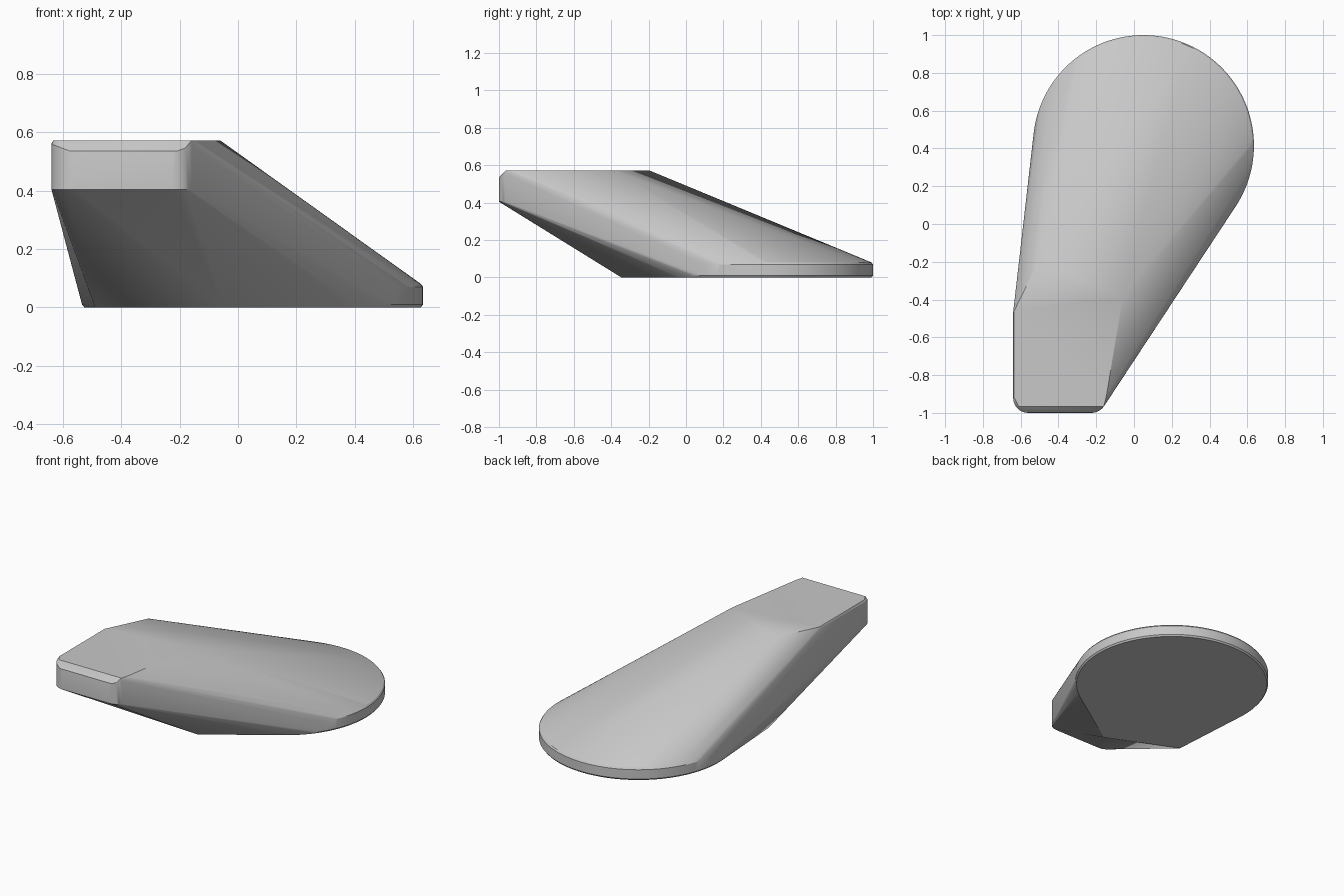
import bpy, bmesh, math

cube = bpy.data.objects.get("Cube")
if cube:
    bpy.data.objects.remove(cube, do_unlink=True)

# One flat grey for the whole body
grey = bpy.data.materials.new("plain grey")
grey.use_nodes = True
colour = (0.58, 0.58, 0.58, 1)
grey.diffuse_color = colour
grey.node_tree.nodes["Principled BSDF"].inputs["Base Color"].default_value = colour


def arc(cx, cy, radius, start, end, steps):
    """Points on a circular arc, angles in degrees."""
    for i in range(steps + 1):
        angle = math.radians(start + (end - start) * i / steps)
        yield cx + radius * math.cos(angle), cy + radius * math.sin(angle), angle


points = []

# Round foot with softened rims
for radius, z in ((0.577, 0), (0.585, 0.01), (0.585, 0.07), (0.578, 0.08)):
    points += [(x, y, z) for x, y, _ in arc(0.05, 0.415, radius, 0, 357.5, 143)]

# Rounded front corners of the raised end, sloped along the front rim
for cx, start, end in ((-0.56, 180, 270), (-0.225, 270, 360)):
    for x, y, angle in arc(cx, -0.92, 0.08, start, end, 8):
        points.append((x, y, 0.405))
        points.append((x, y, 0.53 + 0.03 * abs(math.cos(angle))))

# Flat top
for x, y in ((-0.61, -0.965), (-0.16, -0.965), (-0.634, -0.92), (-0.146, -0.91),
             (-0.634, -0.46), (-0.505, -0.195), (-0.06, -0.39)):
    points.append((x, y, 0.572))
points.append((-0.64, -0.47, 0.562))

# Front corners of the base
points += [(-0.49, -0.15, 0), (-0.05, -0.345, 0)]

# Stretch one skin around the foot and the raised end
bm = bmesh.new()
for p in points:
    bm.verts.new(p)
hull = bmesh.ops.convex_hull(bm, input=bm.verts)
loose = {g for g in hull["geom_interior"] + hull["geom_unused"]
         if isinstance(g, bmesh.types.BMVert)}
bmesh.ops.delete(bm, geom=list(loose), context='VERTS')
bmesh.ops.dissolve_limit(bm, angle_limit=math.radians(0.3),
                         verts=bm.verts, edges=bm.edges)
bmesh.ops.recalc_face_normals(bm, faces=bm.faces)

mesh = bpy.data.meshes.new("wedge_body")
bm.to_mesh(mesh)
bm.free()
mesh.materials.append(grey)
body = bpy.data.objects.new("wedge_body", mesh)
bpy.context.collection.objects.link(body)

bpy.ops.object.select_all(action='DESELECT')
body.select_set(True)
bpy.context.view_layer.objects.active = body
bpy.ops.object.shade_smooth_by_angle(angle=math.radians(20))
